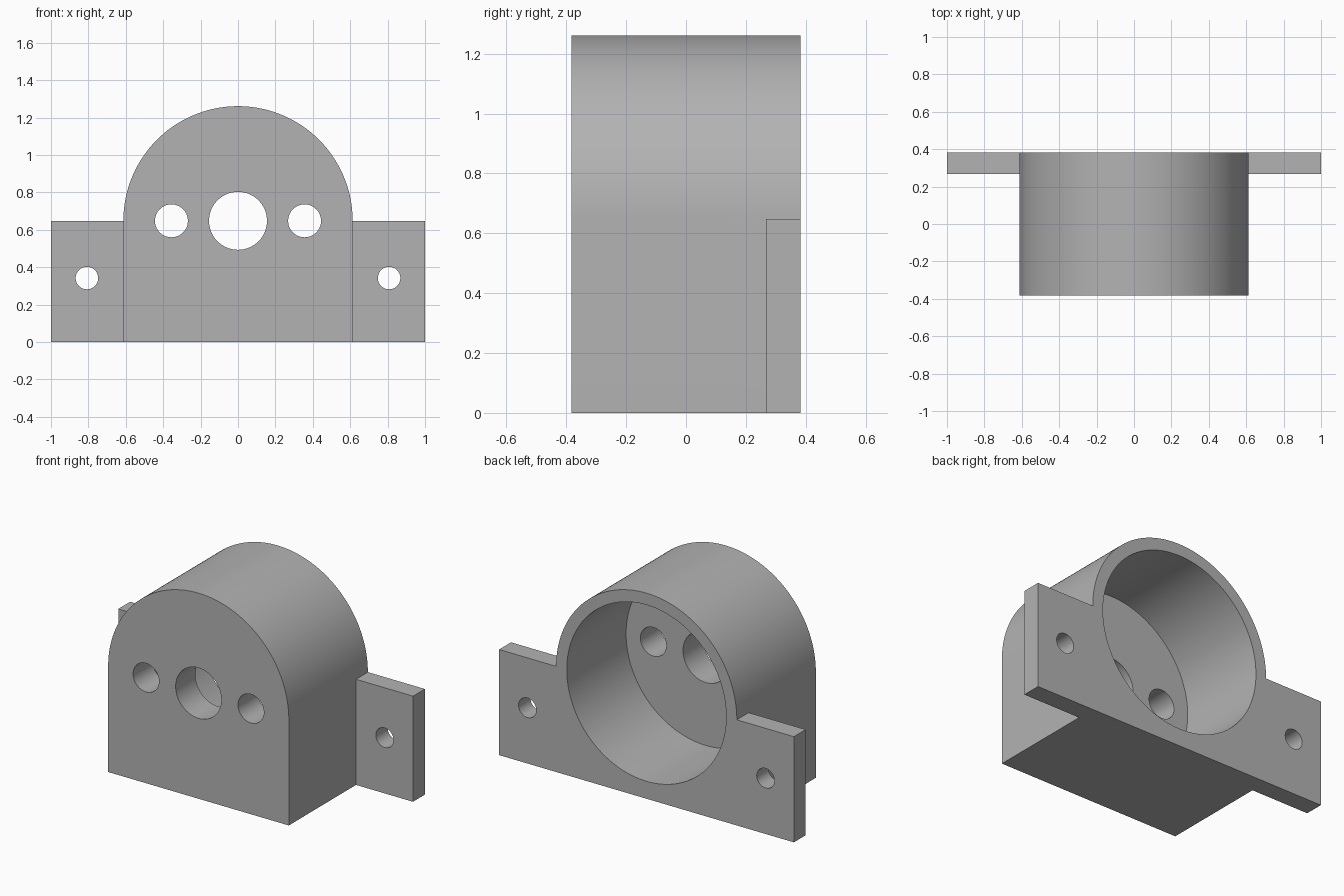
import bpy, bmesh, math
from mathutils import Matrix

if "Cube" in bpy.data.objects:
    bpy.data.objects.remove(bpy.data.objects["Cube"])

HALF_W, HALF_D, AXIS_Z = 0.613, 0.383, 0.648   # body half width, half depth, bore axis
EAR_FRONT = 0.268                              # front face of the mounting ears
FLOOR_Y = -0.192                               # inner floor of the bore

grey = bpy.data.materials.new("plain grey")
grey.use_nodes = True
colour = (0.45, 0.45, 0.45, 1)
grey.diffuse_color = colour
grey.node_tree.nodes["Principled BSDF"].inputs["Base Color"].default_value = colour


def make_object(name, bm):
    bmesh.ops.recalc_face_normals(bm, faces=bm.faces)
    mesh = bpy.data.meshes.new(name)
    bm.to_mesh(mesh)
    bm.free()
    mesh.materials.append(grey)
    obj = bpy.data.objects.new(name, mesh)
    bpy.context.collection.objects.link(obj)
    return obj


def extruded(name, outline, y0, y1):
    """Solid from an x-z outline, extruded along y."""
    bm = bmesh.new()
    face = bm.faces.new([bm.verts.new((x, y0, z)) for x, z in outline])
    new = bmesh.ops.extrude_face_region(bm, geom=[face])["geom"]
    moved = [v for v in new if isinstance(v, bmesh.types.BMVert)]
    bmesh.ops.translate(bm, verts=moved, vec=(0, y1 - y0, 0))
    return make_object(name, bm)


def arc(x, z, radius, start, end, steps):
    angles = [start + (end - start) * i / steps for i in range(steps + 1)]
    return [(x + radius * math.cos(a), z + radius * math.sin(a)) for a in angles]


def cut(target, cutter):
    cutter.hide_render = True
    mod = target.modifiers.new(cutter.name, 'BOOLEAN')
    mod.operation, mod.solver, mod.object = 'DIFFERENCE', 'EXACT', cutter
    bpy.context.view_layer.objects.active = target
    bpy.ops.object.modifier_apply(modifier=mod.name)
    bpy.data.objects.remove(cutter)


def drill(target, name, x, z, radius, y0, y1, steps=64):
    outline = arc(x, z, radius, 0, 2 * math.pi, steps)[:-1]
    cut(target, extruded(name, outline, y0, y1))


# Arched housing with full-depth ears
arch = arc(0, AXIS_Z, HALF_W, 0, math.pi, 96)
outline = [(-1, 0), (1, 0), (1, AXIS_Z)] + arch + [(-1, AXIS_Z)]
housing = extruded("motor_mount_housing", outline, -HALF_D, HALF_D)

# Trim the ears down to a thin plate at the back
for side in (-1, 1):
    block = [(side * x, z) for x, z in
             ((HALF_W, -0.5), (1.5, -0.5), (1.5, 1), (HALF_W, 1))]
    cut(housing, extruded("ear_trim", block, -1, EAR_FRONT))

# Large blind bore from the back, then the shaft hole in the front wall
drill(housing, "bore", 0, AXIS_Z, 0.541, FLOOR_Y, 1, 128)
drill(housing, "shaft_hole", 0, AXIS_Z, 0.155, -1, 0)

# Front screw holes and ear mounting holes
for side in (-1, 1):
    drill(housing, "screw_hole", side * 0.356, AXIS_Z, 0.088, -1, 0)
    drill(housing, "mounting_hole", side * 0.808, 0.342, 0.06, 0, 1)

# Smooth curved walls, crisp edges
bpy.ops.object.select_all(action='DESELECT')
housing.select_set(True)
bpy.context.view_layer.objects.active = housing
bpy.ops.object.shade_smooth_by_angle(angle=math.radians(30))
